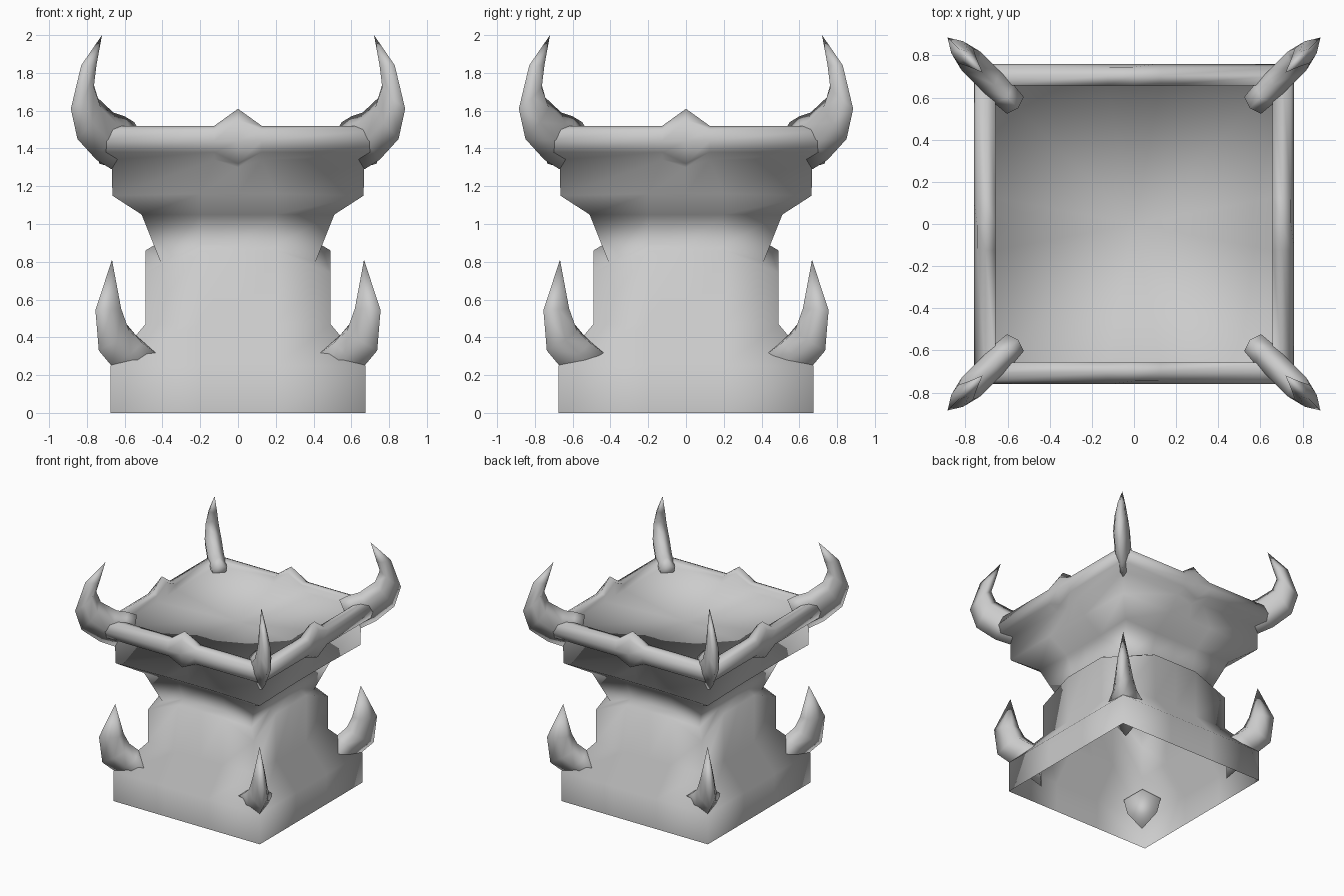
import bpy
import bmesh
from mathutils import Matrix, Vector

cube = bpy.data.objects.get("Cube")
if cube:
    bpy.data.objects.remove(cube, do_unlink=True)

stone = bpy.data.materials.new("grey_stone")
stone.use_nodes = True
GREY = (0.6, 0.6, 0.6, 1)
stone.diffuse_color = GREY
stone.node_tree.nodes["Principled BSDF"].inputs["Base Color"].default_value = GREY


def loft(name, rings, cap_start=False, tip=None):
    """Skin a list of closed rings into one smooth object, closed to a tip."""
    bm = bmesh.new()
    rows = [[bm.verts.new(p) for p in ring] for ring in rings]
    n = len(rows[0])
    for low, high in zip(rows, rows[1:]):
        for i in range(n):
            j = (i + 1) % n
            bm.faces.new((low[i], low[j], high[j], high[i]))
    if cap_start:
        bm.faces.new(rows[0][::-1])
    point = bm.verts.new(tip)
    for i in range(n):
        bm.faces.new((rows[-1][i], rows[-1][(i + 1) % n], point))
    bmesh.ops.recalc_face_normals(bm, faces=bm.faces)
    for face in bm.faces:
        face.smooth = True
    mesh = bpy.data.meshes.new(name)
    bm.to_mesh(mesh)
    bm.free()
    mesh.materials.append(stone)
    obj = bpy.data.objects.new(name, mesh)
    bpy.context.collection.objects.link(obj)
    return obj


def square_ring(corner, corner_z, middle, middle_z, peak, spread):
    """Square ring whose sides may arch, with an extra peak at their middle."""
    side = [(-corner, -corner, corner_z), (-spread, -middle, middle_z),
            (0, -middle, middle_z + peak), (spread, -middle, middle_z)]
    return [Matrix.Rotation(k * 1.5707963, 3, 'Z') @ Vector(p)
            for k in range(4) for p in side]


# Pedestal and flared bowl: corner half-width and height, side half-width and height
body = [(.675, 0, .675, 0), (.675, .25, .675, .25), (.49, .47, .49, .47),
        (.49, .74, .49, .86), (.41, .8, .44, .89),
        (.51, 1.05, .5, 1.05), (.665, 1.15, .665, 1.16)]
rings = [square_ring(*r, 0, .2) for r in body]

# Rim with a peak on each side: half-width, height, height change at the peak
rim = [(.668, 1.34, -.04), (.735, 1.38, -.06), (.76, 1.44, 0), (.745, 1.5, .05),
       (.705, 1.52, .09), (.658, 1.51, .06), (.655, 1.46, 0)]
rings += [square_ring(h, z, h, z, peak, .125) for h, z, peak in rim]
loft("pedestal_and_bowl", rings, tip=(0, 0, 1.42))


def horn(name, sections, tip, sx, sy):
    """Curved horn on a corner diagonal: inner point, outer point, half-width."""
    rings = []
    for (a, za), (b, zb), w in sections:
        ring = []
        for t, side in ((0, 0), (.25, 1), (.6, .8), (1, 0), (.6, -.8), (.25, -1)):
            c, z = a + (b - a) * t, za + (zb - za) * t
            ring.append((sx * (c + side * w), sy * (c - side * w), z))
        rings.append(ring)
    return loft(name, rings, cap_start=True, tip=(sx * tip[0], sy * tip[0], tip[1]))


UPPER = [((.55, 1.54), (.6, 1.36), .04), ((.6, 1.57), (.67, 1.29), .045),
         ((.66, 1.59), (.75, 1.34), .045), ((.745, 1.67), (.85, 1.45), .045),
         ((.77, 1.76), (.885, 1.61), .035), ((.752, 1.84), (.83, 1.84), .022)]
LOWER = [((.515, .39), (.5, .03), .1), ((.54, .41), (.67, .25), .065),
         ((.59, .47), (.737, .33), .05), ((.62, .555), (.755, .545), .035)]

for sx, side in ((1, "left"), (-1, "right")):
    for sy, end in ((-1, "front"), (1, "back")):
        horn(f"upper_horn_{end}_{side}", UPPER, (.72, 2.0), sx, sy)
        horn(f"lower_horn_{end}_{side}", LOWER, (.667, .81), sx, sy)
